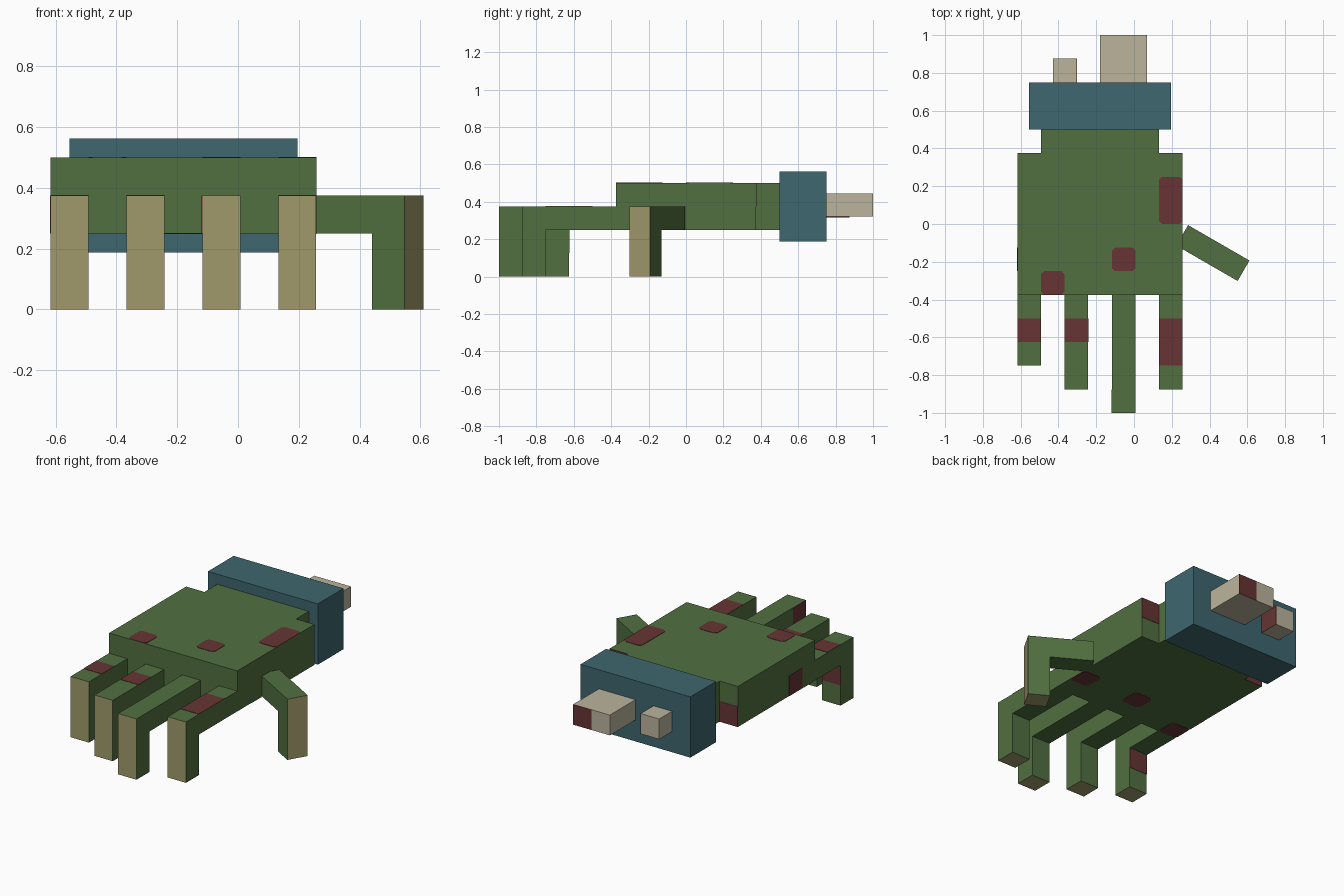
import bpy, bmesh, math
from mathutils import Matrix, Vector

if "Cube" in bpy.data.objects:
    bpy.data.objects.remove(bpy.data.objects["Cube"])


def material(name, rgb):
    lin = [(c / 255 / 12.92 if c / 255 <= 0.04045 else ((c / 255 + 0.055) / 1.055) ** 2.4) for c in rgb]
    m = bpy.data.materials.new(name)
    m.diffuse_color = (*lin, 1)
    m.use_nodes = True
    m.node_tree.nodes["Principled BSDF"].inputs["Base Color"].default_value = m.diffuse_color
    return m


GREEN = material("rotten green", (81, 112, 64))
TAN = material("nail tan", (160, 154, 107))
TEAL = material("sleeve teal", (61, 103, 111))
BONE = material("bone", (187, 180, 156))
RED = material("wound red", (103, 52, 52))


def finish(bm, name, mats):
    me = bpy.data.meshes.new(name)
    bmesh.ops.recalc_face_normals(bm, faces=bm.faces)
    bm.to_mesh(me)
    bm.free()
    for m in mats:
        me.materials.append(m)
    ob = bpy.data.objects.new(name, me)
    bpy.context.collection.objects.link(ob)
    return ob


def prism(bm, base, offset):
    """Extrude a closed outline along an offset vector."""
    face = bm.faces.new([bm.verts.new(p) for p in base])
    new = bmesh.ops.extrude_face_region(bm, geom=[face])["geom"]
    bmesh.ops.translate(bm, vec=offset, verts=[v for v in new if isinstance(v, bmesh.types.BMVert)])


def box(name, x, y, z, mat):
    bm = bmesh.new()
    prism(bm, [(x[0], y[0], z[0]), (x[1], y[0], z[0]), (x[1], y[1], z[0]), (x[0], y[1], z[0])],
          Vector((0, 0, z[1] - z[0])))
    return finish(bm, name, [mat])


def finger(name, x, y, length, turn=0):
    """Bent finger: an L profile pointing along -y, tan on the outer end and the tip."""
    bm = bmesh.new()
    t = 0.125
    outline = [(0, 0.25), (0, 0.375), (-length, 0.375), (-length, 0), (t - length, 0), (t - length, 0.25)]
    prism(bm, [(-t / 2, a, b) for a, b in outline], Vector((t, 0, 0)))
    for f in bm.faces:
        c = f.calc_center_median()
        f.material_index = int(c.y < 0.001 - length or c.z < 0.001)
    bm.transform(Matrix.Translation((x, y, 0)) @ Matrix.Rotation(math.radians(turn), 4, 'Z'))
    return finish(bm, name, [GREEN, TAN])


def patch(name, axis, side, level, u, v, cut=0.0):
    """Thin flat wound on a surface; axis 0-2 with side +1/-1, u and v are ranges on the other axes."""
    if cut:
        pts = [(u[0] + cut, v[0]), (u[1] - cut, v[0]), (u[1], v[0] + cut), (u[1], v[1] - cut),
               (u[1] - cut, v[1]), (u[0] + cut, v[1]), (u[0], v[1] - cut), (u[0], v[0] + cut)]
    else:
        pts = [(u[0], v[0]), (u[1], v[0]), (u[1], v[1]), (u[0], v[1])]
    coords = []
    for p in pts:
        c = list(p)
        c.insert(axis, level)
        coords.append(c)
    off = Vector((0, 0, 0))
    off[axis] = 0.002 * side
    bm = bmesh.new()
    prism(bm, coords, off)
    return finish(bm, name, [RED])


# Palm, wrist, sleeve cuff and bone stumps
box("palm", (-0.617, 0.258), (-0.375, 0.375), (0.25, 0.5), GREEN)
box("wrist", (-0.492, 0.133), (0.375, 0.5), (0.25, 0.5), GREEN)
box("sleeve_cuff", (-0.555, 0.195), (0.5, 0.75), (0.1875, 0.5625), TEAL)
box("large_bone", (-0.18, 0.07), (0.75, 1.0), (0.32, 0.445), BONE)
box("small_bone", (-0.43, -0.305), (0.75, 0.875), (0.315, 0.44), BONE)

# Four fingers and the thumb
for name, x, length in (("little_finger", -0.555, 0.375), ("ring_finger", -0.305, 0.5),
                        ("middle_finger", -0.055, 0.625), ("index_finger", 0.195, 0.5)):
    finger(name, x, -0.375, length)
finger("thumb", 0.255, -0.06, 0.375, 60)

# Wounds on the top and underside of the palm
for i, (x, y, h) in enumerate(((0.133, 0.0, 0.25), (-0.117, -0.25, 0.125), (-0.492, -0.375, 0.125))):
    patch(f"palm_top_wound_{i}", 2, 1, 0.5, (x, x + 0.125), (y, y + h), 0.016)
for i, (x, y) in enumerate(((0.133, -0.25), (-0.242, -0.25), (-0.617, -0.375))):
    patch(f"palm_under_wound_{i}", 2, -1, 0.25, (x, x + 0.125), (y, y + 0.125), 0.016)

# Wounds on the palm side and the back of the palm
patch("palm_side_wound", 0, -1, -0.617, (-0.25, -0.125), (0.25, 0.375))
patch("palm_back_wound_left", 1, 1, 0.375, (-0.617, -0.492), (0.25, 0.375))
patch("palm_back_wound_right", 1, 1, 0.375, (0.133, 0.258), (0.375, 0.5))

# Wounds on the fingers
patch("little_finger_wound", 2, 1, 0.375, (-0.617, -0.492), (-0.625, -0.5))
patch("little_finger_back_wound", 1, 1, -0.625, (-0.617, -0.492), (0.125, 0.25))
patch("ring_finger_wound", 2, 1, 0.375, (-0.367, -0.242), (-0.625, -0.5))
patch("index_finger_wound", 2, 1, 0.375, (0.133, 0.258), (-0.75, -0.5))
patch("middle_finger_side_wound", 0, -1, -0.1175, (-1.0, -0.875), (0.25, 0.375))

# Marrow stains on the bones
patch("large_bone_stain", 1, 1, 0.999, (-0.055, 0.07), (0.32, 0.445))
patch("small_bone_stain", 0, 1, -0.305, (0.75, 0.875), (0.315, 0.44))
